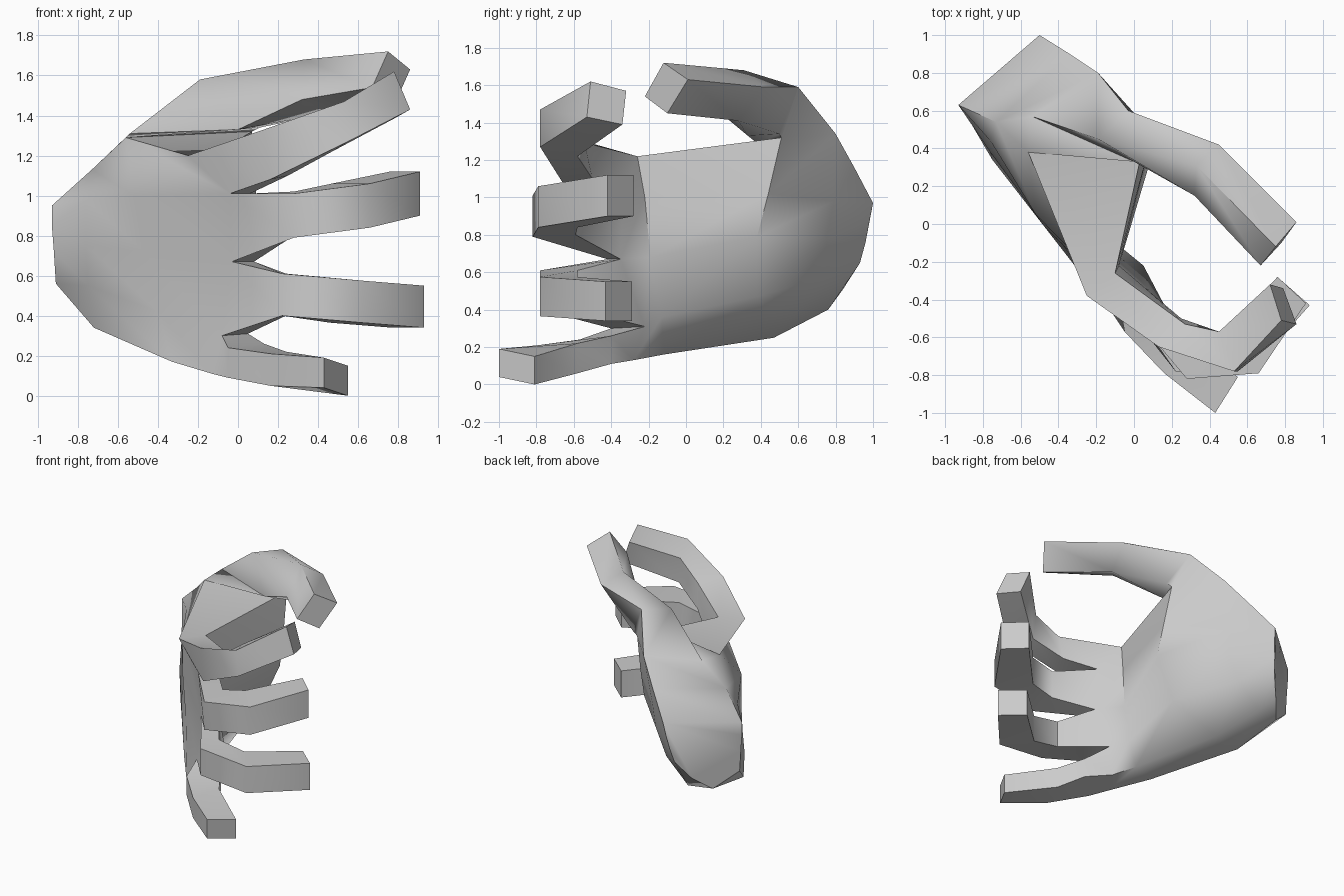
import bpy, bmesh

if "Cube" in bpy.data.objects:
    bpy.data.objects.remove(bpy.data.objects["Cube"])

bm = bmesh.new()


def verts(points):
    return [bm.verts.new(p) for p in points]


def face(*vs):
    bm.faces.new(vs)


def limb(ring, sections, split=False):
    """Carry a four-sided ring through further sections and cap the tip."""
    for sec in sections:
        nxt = verts(sec)
        for i in range(4):
            j = (i + 1) % 4
            if split:
                face(ring[i], ring[j], nxt[i])
                face(ring[j], nxt[j], nxt[i])
            else:
                face(ring[i], ring[j], nxt[j], nxt[i])
        ring = nxt
    face(*ring)


def sec(back, palm, top, bottom, dz=0.0):
    """Finger section: outer (x, y), inner (x, y), outer top and bottom, inner height shift."""
    return [(*back, top), (*back, bottom), (*palm, bottom + dz), (*palm, top + dz)]


def skin(a, b):
    """Join two rows of points with faces."""
    for i in range(len(a) - 1):
        face(a[i], a[i + 1], b[i + 1], b[i])


# Palm: rows from wrist to knuckles, each running from thumb side to little-finger side
back = [verts(r) for r in (
    [(-.93, .63, .95), (-.93, .63, .85), (-.92, .63, .72), (-.91, .63, .56), (-.74, .72, .41)],
    [(-.73, .54, 1.13), (-.76, .44, .98), (-.76, .38, .75), (-.75, .34, .55), (-.72, .31, .34)],
    [(-.56, .38, 1.29), (-.52, .05, 1.0), (-.47, -.02, .72), (-.40, -.08, .42), (-.33, -.20, .17)],
    [(-.25, -.38, 1.2), (-.04, -.44, 1.01), (-.03, -.42, .67), (-.08, -.40, .30), (-.13, -.45, .11)],
)]
palm = [verts(r) for r in (
    [(-.50, 1.0, .97), (-.51, .98, .87), (-.53, .96, .76), (-.55, .93, .65), (-.64, .84, .51)],
    [(-.34, .90, 1.16), (-.26, .79, .98), (-.26, .75, .78), (-.36, .76, .58), (-.55, .76, .40)],
    [(.07, .51, 1.32), (.09, .44, 1.02), (.10, .38, .79), (-.05, .38, .47), (-.38, .47, .25)],
    [(-.10, -.26, 1.22), (.06, -.34, 1.01), (.08, -.35, .67), (.05, -.22, .31), (-.03, -.28, .13)],
)]
pads = verts([(-.08, -.22, 1.0), (-.07, -.19, .68), (-.06, -.13, .36), (-.12, -.12, .16)])
for a, b in zip(back, back[1:]):
    skin(a, b)
skin(palm[0], palm[1])
skin(palm[1], palm[2])
skin(palm[2][1:], pads)
skin(pads, palm[3][1:])
face(palm[2][0], palm[2][1], palm[3][0])
face(palm[2][1], pads[0], palm[3][0])
face(palm[3][0], pads[0], palm[3][1])
for k in range(2):                                   # little-finger edge
    face(back[k][4], back[k + 1][4], palm[k + 1][4], palm[k][4])
face(back[2][4], back[3][4], pads[3], palm[2][4])
face(back[3][4], palm[3][4], pads[3])
face(*back[0], *reversed(palm[0]))                   # wrist cap
face(back[0][0], back[1][0], palm[1][0], palm[0][0])
face(back[2][0], back[3][0], palm[3][0], palm[2][0])  # flat edge between thumb and index

# Thumb: grows from the upper wrist
heel, web = back[2][0], palm[2][0]
crest, ball = verts([(-.54, .57, 1.31), (-.19, .80, 1.34)])
face(back[1][0], heel, crest)
face(back[1][0], crest, ball, palm[1][0])
face(palm[1][0], ball, palm[1][1])
face(ball, web, palm[2][1], palm[1][1])
bm.faces.remove(bm.faces.get([palm[1][0], palm[1][1], palm[2][1], palm[2][0]]))
limb([crest, ball, web, heel], [
    [(-.19, .45, 1.58), (-.03, .60, 1.59), (.11, .50, 1.34), (.0, .33, 1.33)],
    [(.33, .31, 1.68), (.45, .42, 1.59), (.44, .28, 1.41), (.32, .15, 1.48)],
    [(.75, -.12, 1.72), (.86, .01, 1.63), (.78, -.10, 1.45), (.67, -.22, 1.54)],
], split=True)

# Fingers: each starts from one span of the knuckle row
index = [
    [(.13, -.65, 1.33), (.16, -.66, 1.08), (.25, -.50, 1.10), (.27, -.53, 1.29)],
    [(.53, -.78, 1.47), (.55, -.78, 1.27), (.47, -.58, 1.22), (.45, -.57, 1.42)],
    [(.78, -.51, 1.62), (.86, -.53, 1.43), (.79, -.34, 1.39), (.72, -.32, 1.57)],
]
middle = [
    sec((.28, -.82), (.28, -.59), 1.01, .79, .01),
    sec((.66, -.79), (.47, -.58), 1.06, .84),
    sec((.91, -.42), (.76, -.28), 1.12, .90),
]
ring = [
    sec((.22, -.78), (.24, -.58), .61, .40),
    sec((.62, -.78), (.46, -.58), .575, .365),
    sec((.93, -.43), (.77, -.29), .55, .34),
]
pinky = [
    sec((-.05, -.57), (.13, -.40), .24, .09, .02),
    sec((.16, -.79), (.24, -.58), .21, .05, .01),
    sec((.43, -1.0), (.55, -.81), .19, .04, -.04),
]
for i, finger in enumerate((index, middle, ring, pinky)):
    limb([back[3][i], back[3][i + 1], palm[3][i + 1], palm[3][i]], finger)

# Hand object
bmesh.ops.recalc_face_normals(bm, faces=bm.faces)
mesh = bpy.data.meshes.new("hand")
bm.to_mesh(mesh)
bm.free()
low = min(v.co.z for v in mesh.vertices)
for v in mesh.vertices:
    v.co.z -= low
hand = bpy.data.objects.new("hand", mesh)
bpy.context.collection.objects.link(hand)
bpy.context.view_layer.objects.active = hand
hand.select_set(True)
bpy.ops.object.shade_smooth_by_angle(angle=1.0)
